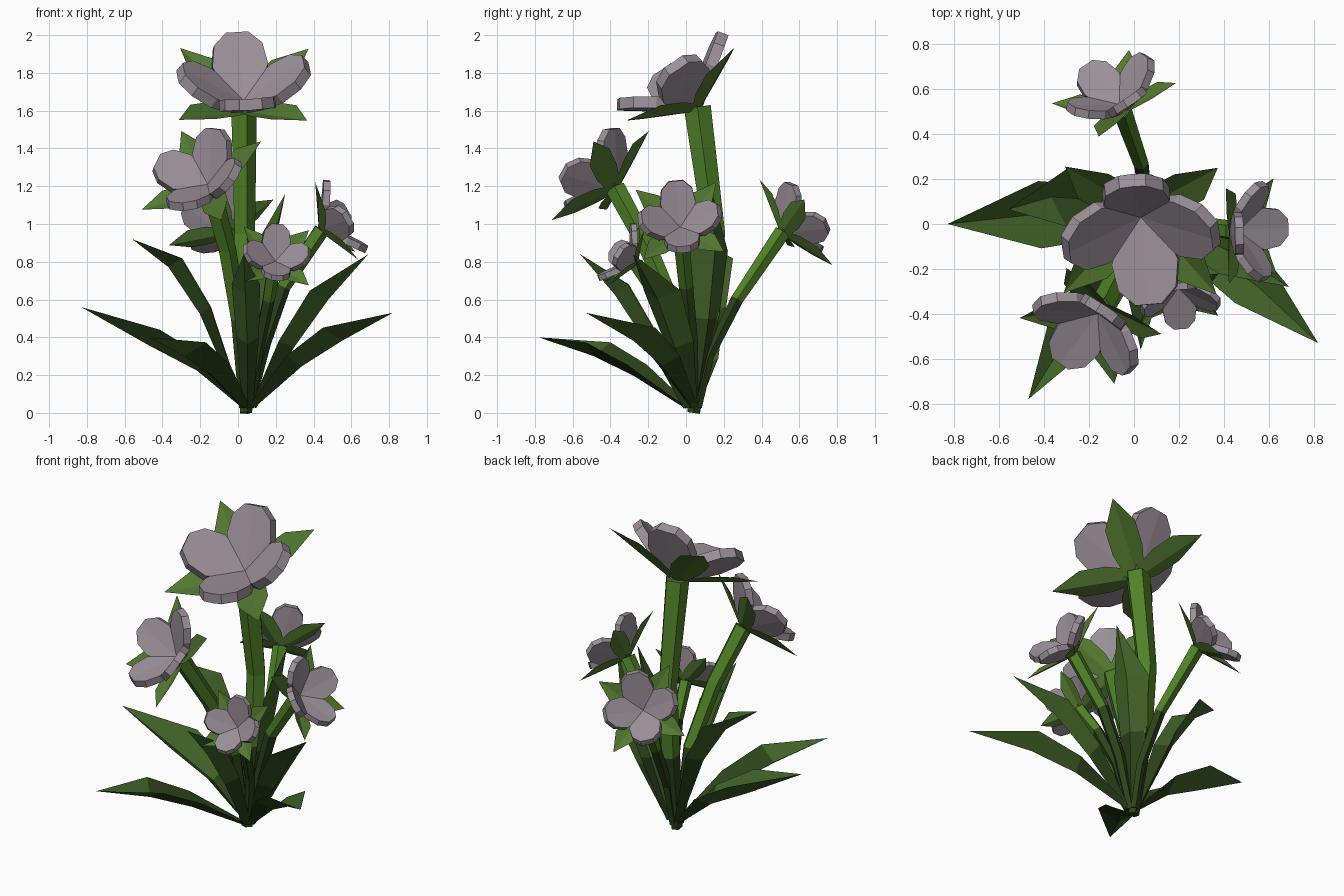
import bpy, bmesh, math
from mathutils import Vector

if "Cube" in bpy.data.objects:
    bpy.data.objects.remove(bpy.data.objects["Cube"])


def material(name, rgb):
    m = bpy.data.materials.new(name)
    m.diffuse_color = (*rgb, 1)
    m.use_nodes = True
    m.node_tree.nodes["Principled BSDF"].inputs["Base Color"].default_value = m.diffuse_color
    return m


PETAL = material("petal_mauve", (0.33, 0.28, 0.32))
SEPAL = material("sepal_green", (0.085, 0.19, 0.03))
STEM = material("stem_green", (0.08, 0.22, 0.02))
LEAF = material("leaf_green", (0.05, 0.12, 0.02))
DARK = material("dark_green", (0.025, 0.055, 0.01))


def finish(bm, name, mats, dark_below=None):
    bmesh.ops.recalc_face_normals(bm, faces=bm.faces)
    if dark_below is not None:
        for f in bm.faces:
            f.material_index = int(f.calc_center_median().z < dark_below)
    me = bpy.data.meshes.new(name)
    bm.to_mesh(me)
    bm.free()
    for m in mats:
        me.materials.append(m)
    ob = bpy.data.objects.new(name, me)
    bpy.context.collection.objects.link(ob)
    return ob


def blade(bm, path, widths, side, normal, fold, sink=0.0):
    """Strip with a midrib along path; its edges are raised by fold * width."""
    rows = []
    for p, w in zip(path, widths):
        if w == 0:
            rows.append([bm.verts.new(p)])
        else:
            lift = normal * w * fold
            p = p - lift * sink
            rows.append([bm.verts.new(q) for q in (p - side * w + lift, p, p + side * w + lift)])
    for a, b in zip(rows, rows[1:]):
        for i in (0, 1):
            if len(b) == 1:
                bm.faces.new((a[i], a[i + 1], b[0]))
            else:
                bm.faces.new((a[i], a[i + 1], b[i + 1], b[i]))


def whorl(bm, base, axis, ref, lean, turn, outline, fold, scale):
    """Four blades around an axis, each leaning away from it."""
    u = (ref - axis * ref.dot(axis)).normalized()
    v = axis.cross(u)
    for k in range(4):
        a = turn + k * math.pi / 2
        radial = u * math.cos(a) + v * math.sin(a)
        along = axis * math.cos(lean) + radial * math.sin(lean)
        side = axis.cross(radial)
        normal = along.cross(side)
        if normal.dot(axis) < 0:
            normal.negate()
        blade(bm, [base + along * t * scale for t, w in outline],
              [w * scale for t, w in outline], side, normal, fold)


PETAL_SHAPE = [(0.0, 0.03), (0.12, 0.11), (0.22, 0.15), (0.34, 0.13), (0.41, 0.06)]
SEPAL_SHAPE = [(0.0, 0.05), (0.17, 0.095), (0.33, 0.095), (0.51, 0.0)]


def flower(name, base, axis, ref, scale, roll=0):
    base, axis, ref = Vector(base), Vector(axis).normalized(), Vector(ref)
    bm = bmesh.new()
    whorl(bm, base + axis * 0.01 * scale, axis, ref, math.radians(55),
          math.radians(45 + roll), PETAL_SHAPE, 0.05, scale)
    ob = finish(bm, name + "_petals", [PETAL])
    mod = ob.modifiers.new("thickness", 'SOLIDIFY')
    mod.thickness = 0.06 * scale
    mod.offset = 0
    bm = bmesh.new()
    whorl(bm, base - axis * 0.02 * scale, axis, ref, math.radians(70.5), 0, SEPAL_SHAPE, 0.3, scale)
    finish(bm, name + "_sepals", [SEPAL])


def stem(name, path, radii, sides=5):
    path = [Vector(p) for p in path]
    bm = bmesh.new()
    rings = []
    for i, (p, r) in enumerate(zip(path, radii)):
        d = (path[min(i + 1, len(path) - 1)] - path[max(i - 1, 0)]).normalized()
        x = (Vector((1, 0, 0)) - d * d.x).normalized()
        y = d.cross(x)
        rings.append([bm.verts.new(p + (x * math.cos(a) + y * math.sin(a)) * r)
                      for a in (2 * math.pi * k / sides for k in range(sides))])
    for a, b in zip(rings, rings[1:]):
        for k in range(sides):
            j = (k + 1) % sides
            bm.faces.new((a[k], a[j], b[j], b[k]))
    bm.faces.new(rings[0])
    bm.faces.new(rings[-1])
    finish(bm, name, [STEM, DARK], 0.55)


def leaf(name, path, width, fold=0.65):
    path = [Vector(p) for p in path]
    out = path[-1] - path[0]
    side = Vector((-out.y, out.x, 0)).normalized()
    normal = out.cross(side).normalized()
    if normal.z < 0:
        normal.negate()
    bm = bmesh.new()
    blade(bm, path, [0.03, width * 0.8, width, 0], side, normal, fold, 0.4)
    finish(bm, name, [LEAF, DARK], 0.3)


# Flower heads: base, facing axis, direction of one sepal, scale, petal roll
flower("main_flower", (0.03, 0.055, 1.615), (0.0, -0.56, 0.83), (0.67, 0.55, 0.36), 1.0, 7)
flower("left_flower", (-0.147, -0.374, 1.19), (-0.41, -0.70, 0.58), (-0.21, 0.52, 0.47), 0.76)
flower("right_flower", (0.44, -0.03, 0.97), (0.87, -0.02, 0.5), (-0.22, 0.36, 0.38), 0.63)
flower("small_flower", (0.195, -0.265, 0.79), (0.1, -0.84, 0.54), (0.4, 0.22, 0.33), 0.51)
flower("back_flower", (-0.055, 0.51, 0.957), (-0.36, 0.76, 0.54), (0.55, 0.09, 0.24), 0.635)

# Stems
stem("main_stem", [(0.04, 0.04, 0.0), (0.035, 0.115, 0.5), (0.03, 0.15, 0.95), (0.025, 0.06, 1.62)],
     [0.035, 0.06, 0.06, 0.075])
stem("left_stem", [(0.03, 0.03, 0.03), (0.0, -0.04, 0.5), (-0.06, -0.2, 0.87), (-0.147, -0.374, 1.19)],
     [0.03, 0.045, 0.05, 0.055])
stem("right_stem", [(0.06, 0.04, 0.03), (0.14, 0.03, 0.37), (0.24, 0.0, 0.67), (0.44, -0.03, 0.97)],
     [0.025, 0.035, 0.04, 0.045])
stem("small_stem", [(0.06, 0.03, 0.03), (0.11, -0.03, 0.35), (0.16, -0.14, 0.6), (0.19, -0.265, 0.79)],
     [0.025, 0.03, 0.035, 0.04])
stem("back_stem", [(0.05, 0.06, 0.03), (0.05, 0.12, 0.3), (0.03, 0.27, 0.6), (-0.055, 0.51, 0.957)],
     [0.025, 0.03, 0.035, 0.045])

# Leaves: midrib path and half width
leaf("left_low_leaf", [(0.03, 0.04, 0.03), (-0.2, 0.05, 0.25), (-0.45, 0.04, 0.39), (-0.83, 0.0, 0.56)], 0.15)
leaf("left_high_leaf", [(0.02, 0.05, 0.03), (-0.18, 0.11, 0.54), (-0.34, 0.12, 0.79), (-0.56, 0.065, 0.92)], 0.13)
leaf("right_high_leaf", [(0.09, 0.03, 0.03), (0.28, -0.05, 0.36), (0.46, -0.14, 0.62), (0.69, -0.28, 0.84)], 0.11)
leaf("right_low_leaf", [(0.09, 0.03, 0.04), (0.33, -0.12, 0.27), (0.54, -0.27, 0.41), (0.82, -0.53, 0.53)], 0.12)
leaf("front_low_leaf", [(0.03, 0.0, 0.03), (-0.13, -0.27, 0.22), (-0.28, -0.48, 0.33), (-0.47, -0.78, 0.40)], 0.12)
leaf("front_high_leaf", [(0.05, 0.0, 0.03), (0.05, -0.18, 0.38), (0.04, -0.35, 0.65), (0.03, -0.56, 0.84)], 0.075, 1.2)
leaf("back_leaf", [(0.06, 0.05, 0.03), (0.11, 0.11, 0.5), (0.16, 0.14, 0.85), (0.25, 0.14, 1.16)], 0.11)
